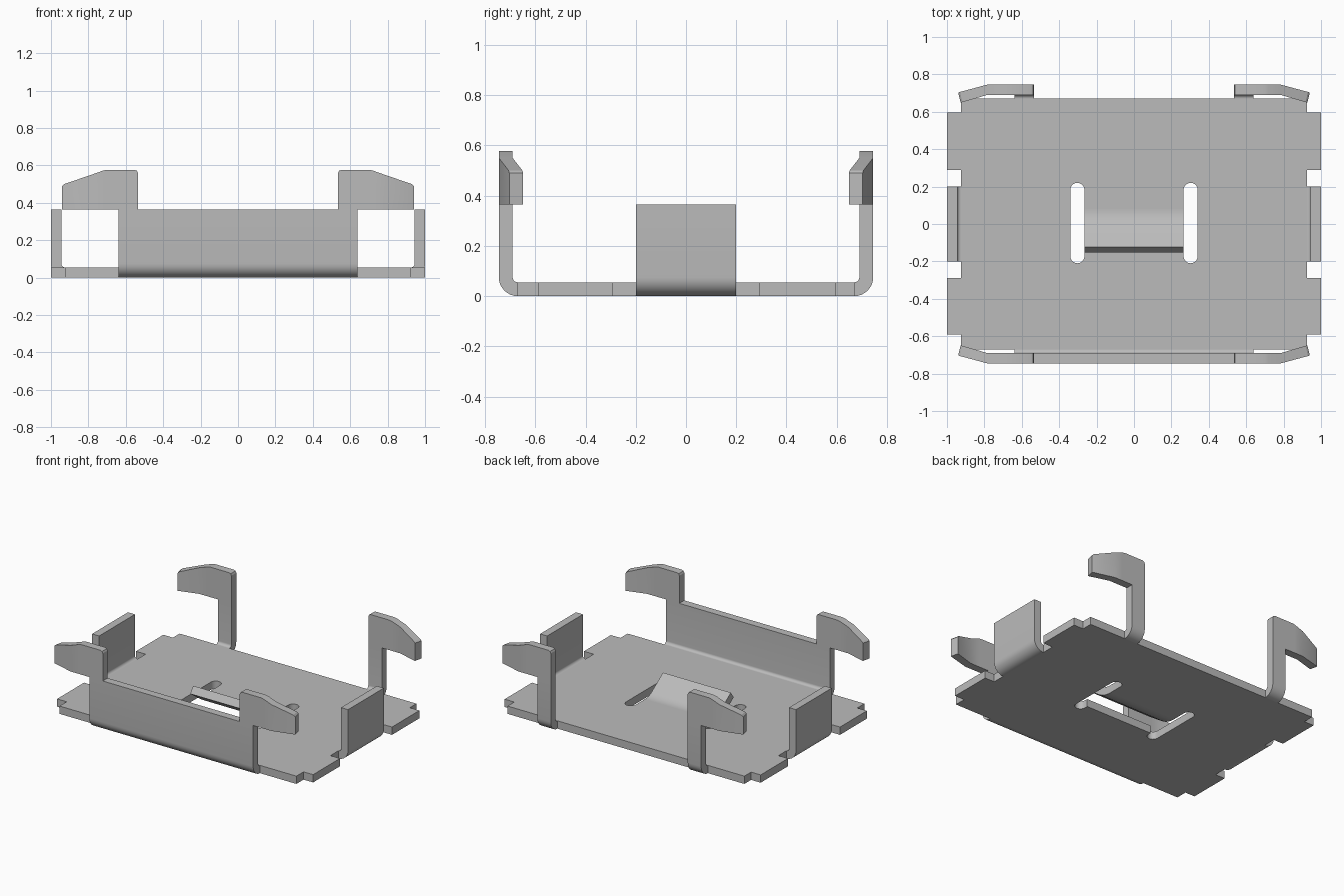
import bpy, bmesh, math

if "Cube" in bpy.data.objects:
    bpy.data.objects.remove(bpy.data.objects["Cube"])

T = 0.055        # sheet thickness
R = 0.075        # outer bend radius
WALL = 0.365     # height of the walls

metal = bpy.data.materials.new("grey_metal")
metal.diffuse_color = (0.5, 0.5, 0.5, 1)
metal.use_nodes = True
metal.node_tree.nodes["Principled BSDF"].inputs["Base Color"].default_value = metal.diffuse_color


def finish(ob):
    bpy.ops.object.select_all(action='DESELECT')
    ob.select_set(True)
    bpy.context.view_layer.objects.active = ob
    bpy.ops.object.shade_smooth_by_angle(angle=math.radians(25))


def loft(name, rings):
    """Solid through a row of four-cornered sections."""
    bm = bmesh.new()
    rows = [[bm.verts.new(p) for p in ring] for ring in rings]
    for a, b in zip(rows, rows[1:]):
        for i in range(4):
            j = (i + 1) % 4
            bm.faces.new((a[i], a[j], b[j], b[i]))
    bm.faces.new(rows[0])
    bm.faces.new(rows[-1])
    bmesh.ops.recalc_face_normals(bm, faces=bm.faces[:])
    me = bpy.data.meshes.new(name)
    bm.to_mesh(me)
    bm.free()
    me.materials.append(metal)
    ob = bpy.data.objects.new(name, me)
    bpy.context.collection.objects.link(ob)
    finish(ob)


def bent_wall(name, edge, lo, hi, place):
    """Sheet that leaves the plate at `edge`, bends up and rises to WALL."""
    pairs = []
    for k in range(9):
        a = math.pi / 2 * k / 8
        s, c = math.sin(a), math.cos(a)
        pairs.append(((edge + R * s, R - R * c),
                      (edge + (R - T) * s, R - (R - T) * c)))
    pairs.append(((edge + R, WALL), (edge + R - T, WALL)))
    loft(name, [[place(o[0], lo, o[1]), place(o[0], hi, o[1]),
                 place(i[0], hi, i[1]), place(i[0], lo, i[1])]
                for o, i in pairs])


# Base plate with edge tabs and the cut-out around the centre tongue
right = [(0.925, -0.67), (0.925, -0.59), (1, -0.59), (1, -0.29), (0.925, -0.29),
         (0.925, 0.29), (1, 0.29), (1, 0.595), (0.925, 0.595), (0.925, 0.67)]
outline = right + [(-x, y) for x, y in reversed(right)]

XI, XO, Y0, Y1 = 0.265, 0.34, -0.21, 0.22   # slot limits
SLIT, ROOT = -0.15, 0.08                    # tongue gap limits
r, xc = (XO - XI) / 2, (XO + XI) / 2
slot = [(XI, SLIT)]
slot += [(xc + r * math.cos(a), Y0 + r + r * math.sin(a))
         for a in [math.pi + math.pi * k / 10 for k in range(11)]]
slot += [(xc + r * math.cos(a), Y1 - r + r * math.sin(a))
         for a in [math.pi * k / 10 for k in range(11)]]
slot += [(XI, ROOT)]
hole = slot + [(-x, y) for x, y in reversed(slot)]

cu = bpy.data.curves.new("base_plate", 'CURVE')
cu.dimensions = '2D'
cu.fill_mode = 'BOTH'
cu.extrude = T / 2
for pts in (outline, hole):
    sp = cu.splines.new('POLY')
    sp.points.add(len(pts) - 1)
    for p, (x, y) in zip(sp.points, pts):
        p.co = (x, y, 0, 1)
    sp.use_cyclic_u = True
cu.materials.append(metal)
plate = bpy.data.objects.new("base_plate", cu)
plate.location.z = T / 2
bpy.context.collection.objects.link(plate)
bpy.ops.object.select_all(action='DESELECT')
plate.select_set(True)
bpy.context.view_layer.objects.active = plate
bpy.ops.object.convert(target='MESH')
finish(bpy.context.view_layer.objects.active)

# Centre tongue: curves up, then runs straight to its tip
ANG = math.radians(35)
BR = 0.08 / math.sin(ANG)
path = [(ROOT - BR * math.sin(ANG * k / 8), T + BR * (1 - math.cos(ANG * k / 8)), ANG * k / 8)
        for k in range(9)]
y, z, _ = path[-1]
path.append((-0.122, z + (y + 0.122) * math.tan(ANG), ANG))
loft("centre_tongue",
     [[(-XI, y, z), (XI, y, z),
       (XI, y - T * math.sin(a), z - T * math.cos(a)),
       (-XI, y - T * math.sin(a), z - T * math.cos(a))] for y, z, a in path])

# Front wall, side walls, back posts
bent_wall("front_wall", 0.67, -0.64, 0.64, lambda d, w, z: (w, -d, z))
for s, side in ((-1, "left"), (1, "right")):
    bent_wall(side + "_wall", 0.925, -0.2, 0.2, lambda d, w, z: (s * d, w, z))
    bent_wall(side + "_back_post", 0.67, 0.535, 0.64, lambda d, w, z: (s * w, d, z))

# Hook heads: tapered plates whose outer ends bend inward
YO = 0.67 + R
top = [(0.535, 0.56), (0.541, 0.572), (0.553, 0.577), (0.70, 0.577), (0.72, 0.573),
       (0.785, 0.55), (0.93, 0.5), (0.94, 0.49)]
bend_x, slope = 0.785, math.tan(math.radians(15))
for s, side in ((-1, "left"), (1, "right")):
    for f, end in ((-1, "front"), (1, "back")):
        rings = []
        for x, zt in top:
            drop = max(0, x - bend_x) * slope
            tilt = 0.013 * max(0, x - bend_x) / (0.94 - bend_x)
            o, i = (s * x, f * (YO - drop)), (s * (x - tilt), f * (YO - T - drop))
            rings.append([(*o, WALL), (*i, WALL), (*i, zt), (*o, zt)])
        loft(f"{end}_{side}_hook", rings)
